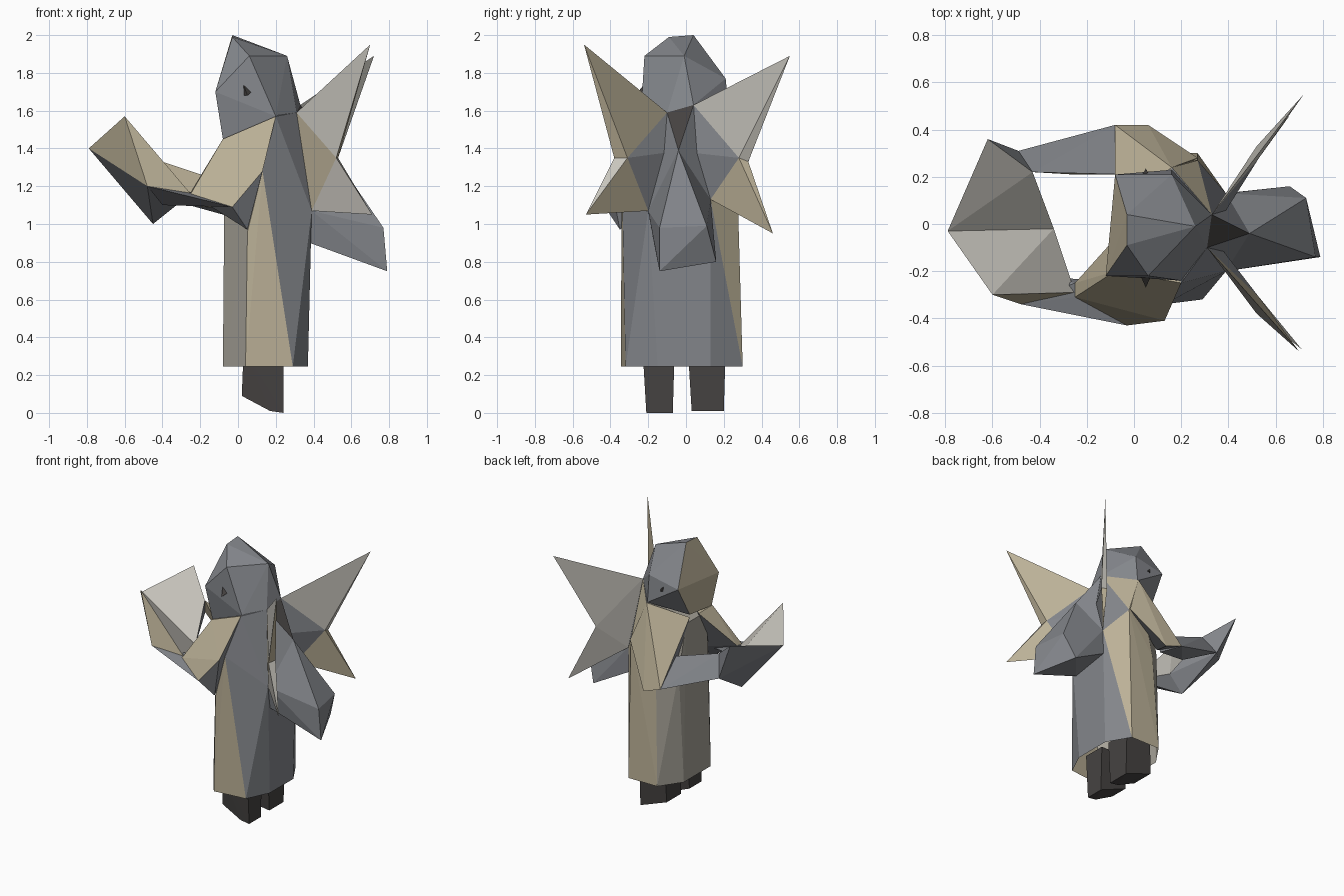
import bpy, bmesh


def material(name, rgb):
    m = bpy.data.materials.new(name)
    m.diffuse_color = (*rgb, 1)
    return m


SLATE = material("slate", (0.23, 0.24, 0.26))
TAN = material("tan", (0.50, 0.44, 0.31))
LIGHT = material("light_stone", (0.58, 0.56, 0.51))
STONE = material("stone", (0.38, 0.36, 0.31))
DARK = material("dark", (0.06, 0.055, 0.053))


def finish(name, bm, main, *rules):
    """Make the object; each rule (colour, test(normal, centre)) tints faces."""
    bmesh.ops.recalc_face_normals(bm, faces=bm.faces)
    for f in bm.faces:
        f.normal_update()
        for i, (_, test) in enumerate(rules):
            if test(f.normal, f.calc_center_median()):
                f.material_index = i + 1
    me = bpy.data.meshes.new(name)
    for m in [main] + [r[0] for r in rules]:
        me.materials.append(m)
    bm.to_mesh(me)
    bm.free()
    bpy.context.collection.objects.link(bpy.data.objects.new(name, me))


def hull(name, pts, main, *rules, open_below=None):
    """Faceted solid wrapped around a few corner points."""
    bm = bmesh.new()
    for p in pts:
        bm.verts.new(p)
    bmesh.ops.convex_hull(bm, input=bm.verts)
    loose = [v for v in bm.verts if not v.link_faces]
    bmesh.ops.delete(bm, geom=loose, context='VERTS')
    if open_below is not None:
        low = [f for f in bm.faces if all(v.co.z < open_below for v in f.verts)]
        bmesh.ops.delete(bm, geom=low, context='FACES')
    finish(name, bm, main, *rules)


# Shared joints on the back and the folded hands
root_r, root_l = (0.31, -0.10, 1.59), (0.33, 0.04, 1.63)
low_r, low_l = (0.39, -0.20, 1.07), (0.39, 0.13, 1.13)
spine = (0.49, -0.04, 1.39)
tip, inner, keel = (-0.79, -0.03, 1.40), (-0.34, -0.02, 1.12), (-0.45, -0.02, 1.00)

# Robe, open at the hem
hull("robe", [
    (-0.08, -0.18, 0.245), (0.04, -0.345, 0.245), (0.29, -0.32, 0.245), (0.37, -0.15, 0.245),
    (0.37, 0.13, 0.245), (0.27, 0.30, 0.245), (0.03, 0.30, 0.245), (-0.08, 0.14, 0.245),
    (-0.06, -0.17, 1.08), (-0.06, 0.17, 1.08), (0.05, -0.34, 0.96), (0.06, 0.27, 0.98),
    (0.13, -0.34, 1.28), (0.27, 0.27, 1.28), low_r, low_l,
    (0.20, -0.25, 1.57), (0.16, 0.24, 1.57), root_r, root_l,
    (-0.07, -0.15, 1.42), (-0.07, 0.10, 1.42)],
    SLATE,
    (TAN, lambda n, c: c.z < 0.9 and n.x < 0.2),
    (TAN, lambda n, c: n.y > 0.6),
    (STONE, lambda n, c: n.x < -0.4), open_below=0.25)

# Head
hull("head", [
    (-0.03, 0.04, 2.00), (-0.03, -0.09, 1.99), (0.06, -0.22, 1.89), (0.26, -0.01, 1.89),
    (-0.12, -0.22, 1.70), (-0.08, 0.21, 1.72), (0.16, 0.21, 1.77),
    (0.20, -0.24, 1.57), (0.16, 0.23, 1.57), root_r, root_l,
    (-0.08, -0.19, 1.45), (-0.08, 0.07, 1.48)],
    SLATE, (TAN, lambda n, c: n.x < -0.8))

# Eyes
for side, y, out in (("right", -0.225, -0.045), ("left", 0.20, 0.035)):
    hull(side + "_eye", [(0.03, y, 1.735), (0.03, y, 1.68), (0.07, y, 1.70),
                         (0.05, y + out, 1.68)], DARK)

# Sleeves, dark underneath
under = (SLATE, lambda n, c: n.z < -0.1)
hull("right_sleeve", [
    (0.20, -0.25, 1.57), (-0.08, -0.20, 1.45), (-0.25, -0.31, 1.16), (-0.25, -0.25, 1.17),
    (0.13, -0.41, 1.28), (-0.03, -0.43, 1.09), (0.05, -0.35, 0.97), (0.0, -0.20, 1.12),
    (-0.07, -0.05, 1.44)], TAN, under)
hull("left_sleeve", [
    (0.16, 0.24, 1.57), (0.06, 0.42, 1.00), (-0.08, 0.42, 1.05), (-0.04, 0.21, 1.21),
    (0.27, 0.28, 1.28), (-0.04, 0.20, 1.10), (-0.08, 0.07, 1.46)], TAN, under)

# Forearms
hull("right_forearm", [
    (-0.25, -0.31, 1.16), (-0.25, -0.25, 1.17), (-0.03, -0.43, 1.09), (-0.05, -0.25, 1.10),
    (-0.48, -0.34, 1.20), (-0.40, -0.22, 1.10)], SLATE)
hull("left_forearm", [
    (-0.08, 0.42, 1.05), (-0.04, 0.21, 1.21), (-0.05, 0.22, 1.08),
    (-0.49, 0.31, 1.20), (-0.43, 0.22, 1.34), (-0.26, 0.21, 1.10)],
    SLATE, (TAN, lambda n, c: n.y < -0.5))

# Cupped hands: pale palms, tan outside, dark below
palm = (LIGHT, lambda n, c: n.z > 0.25)
below = (SLATE, lambda n, c: n.z < -0.45)
hull("right_hand", [tip, inner, keel, (-0.60, -0.30, 1.57),
                    (-0.48, -0.34, 1.20), (-0.25, -0.29, 1.16)], TAN, palm, below)
hull("left_hand", [tip, inner, keel, (-0.62, 0.36, 1.50),
                   (-0.49, 0.31, 1.20), (-0.43, 0.22, 1.34)],
     SLATE, palm, (TAN, lambda n, c: c.x > -0.5 and n.y < 0))

# Wings: thin upper and lower spikes meeting at a mid ridge
# corner order: tip, upper root, back, front, lower tip, lower root, middle root
WING = [(0, 1, 2), (1, 6, 2), (6, 5, 2), (5, 4, 2), (0, 3, 1),
        (1, 3, 5), (3, 4, 5), (0, 2, 3), (2, 4, 3), (1, 5, 6)]


def wing(name, pts, main, *rules):
    bm = bmesh.new()
    vs = [bm.verts.new(p) for p in pts]
    for f in WING:
        bm.faces.new([vs[i] for i in f])
    finish(name, bm, main, *rules)


near = (SLATE, lambda n, c: abs(c.y) < 0.22 and n.x > 0)
wing("right_wing", [(0.70, -0.54, 1.95), root_r, (0.53, -0.31, 1.35), (0.52, -0.38, 1.35),
                    (0.71, -0.53, 1.05), low_r, (0.36, -0.09, 1.38)], TAN, near,
     (LIGHT, lambda n, c: n.y < 0 and n.x < 0 and abs(c.y) > 0.3),
     (LIGHT, lambda n, c: abs(c.y) > 0.39 and c.z < 1.3))
wing("left_wing", [(0.72, 0.55, 1.89), root_l, (0.53, 0.28, 1.35), (0.52, 0.33, 1.33),
                   (0.66, 0.46, 0.95), low_l, (0.36, 0.01, 1.38)], LIGHT, near,
     (TAN, lambda n, c: c.z < 1.25 and n.x > 0))

# Ridge between the wings, and the tail running down from it
hull("back_ridge", [root_r, root_l, spine, low_r, low_l],
     SLATE, (DARK, lambda n, c: c.z > 1.5))
hull("tail", [spine, low_r, low_l,
              (0.77, -0.14, 0.98), (0.73, 0.11, 0.99), (0.79, -0.14, 0.75), (0.66, 0.16, 0.80),
              (0.38, -0.17, 0.90), (0.38, 0.13, 0.95)], SLATE)

# Legs with slanted soles
for side, y0, y1, low in (("right", -0.21, -0.07, 0.0), ("left", 0.03, 0.20, 0.01)):
    hull(side + "_leg", [
        (0.02, y0, 0.09), (0.02, y1, 0.09), (0.17, y0, low + 0.01), (0.24, y0, low),
        (0.24, y1, low), (0.03, y0 - 0.02, 0.34), (0.03, y1 + 0.01, 0.34),
        (0.24, y0 - 0.02, 0.34), (0.24, y1 + 0.01, 0.34)], DARK)
